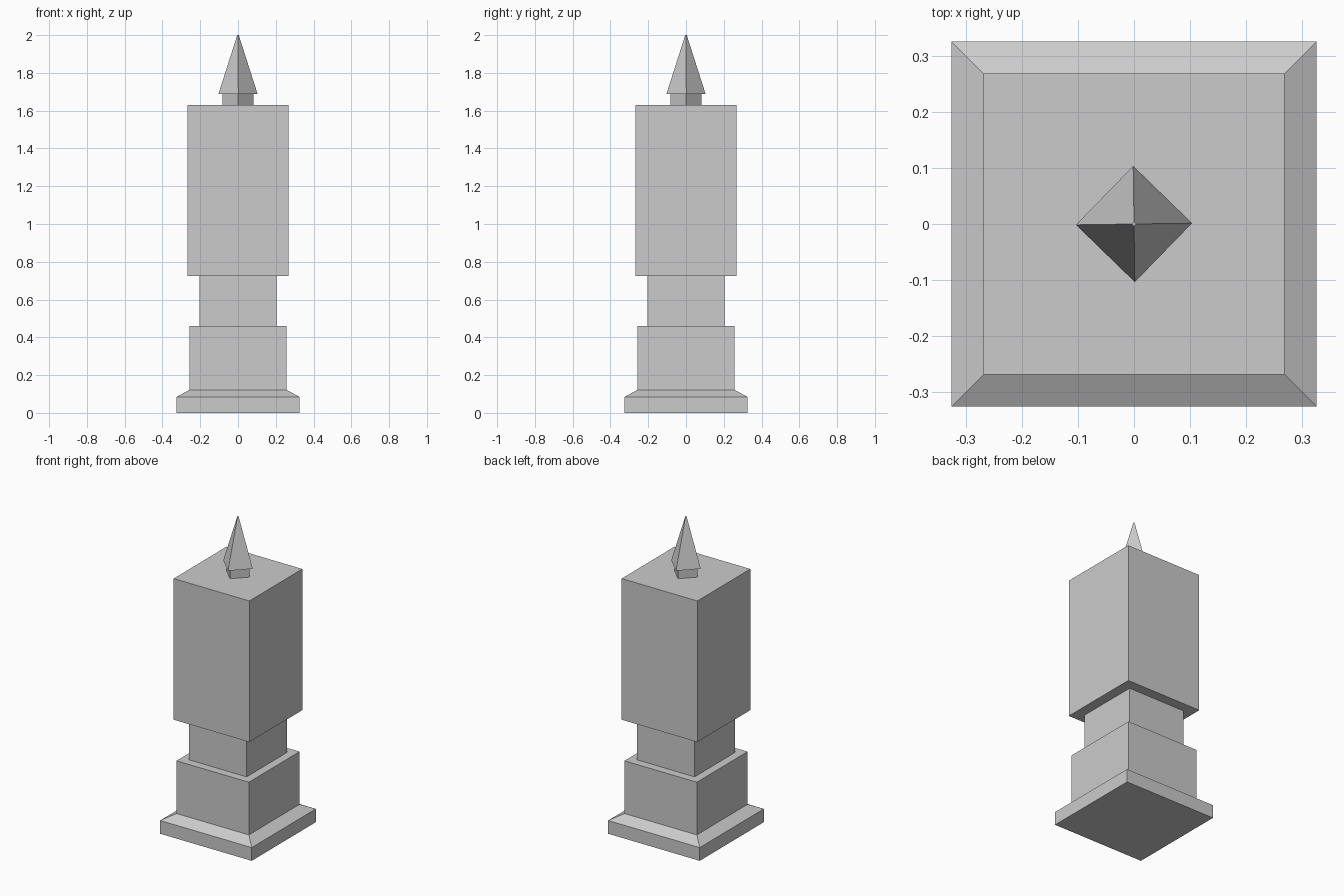
import bpy, bmesh
from math import cos, sin, pi, sqrt, radians

if "Cube" in bpy.data.objects:
    bpy.data.objects.remove(bpy.data.objects["Cube"])


def square_loft(name, profile, angle=45.0, cap_bottom=False, cap_top=False):
    """Skin square rings; profile is (corner radius, height) from bottom to top."""
    bm = bmesh.new()
    rings = []
    for r, z in profile:
        rings.append([bm.verts.new((r * cos(radians(angle) + i * pi / 2),
                                    r * sin(radians(angle) + i * pi / 2), z))
                      for i in range(4)])
    for a, b in zip(rings, rings[1:]):
        for i in range(4):
            j = (i + 1) % 4
            bm.faces.new((a[i], a[j], b[j], b[i]))
    if cap_bottom:
        bm.faces.new(rings[0][::-1])
    if cap_top:
        bm.faces.new(rings[-1])
    mesh = bpy.data.meshes.new(name)
    bm.to_mesh(mesh)
    bm.free()
    obj = bpy.data.objects.new(name, mesh)
    bpy.context.collection.objects.link(obj)
    return obj


def halves(points):
    """Convert half-widths to corner radii."""
    return [(h * sqrt(2), z) for h, z in points]


# Stepped base with sloped shoulder and plinth
square_loft("pedestal", halves([(0.325, 0), (0.325, 0.085), (0.257, 0.122),
                                (0.257, 0.46), (0.204, 0.46)]), cap_bottom=True)
# Narrow neck
square_loft("neck", halves([(0.204, 0.46), (0.204, 0.725)]))
# Large upper block
square_loft("upper_block", halves([(0.204, 0.725), (0.2685, 0.725),
                                   (0.2685, 1.63)]), cap_top=True)
# Finial turned to a diamond, with a tiny blunt tip
square_loft("finial", [(0.082, 1.63), (0.082, 1.689), (0.1035, 1.689),
                       (0.004, 2.0)], angle=0.8, cap_top=True)
